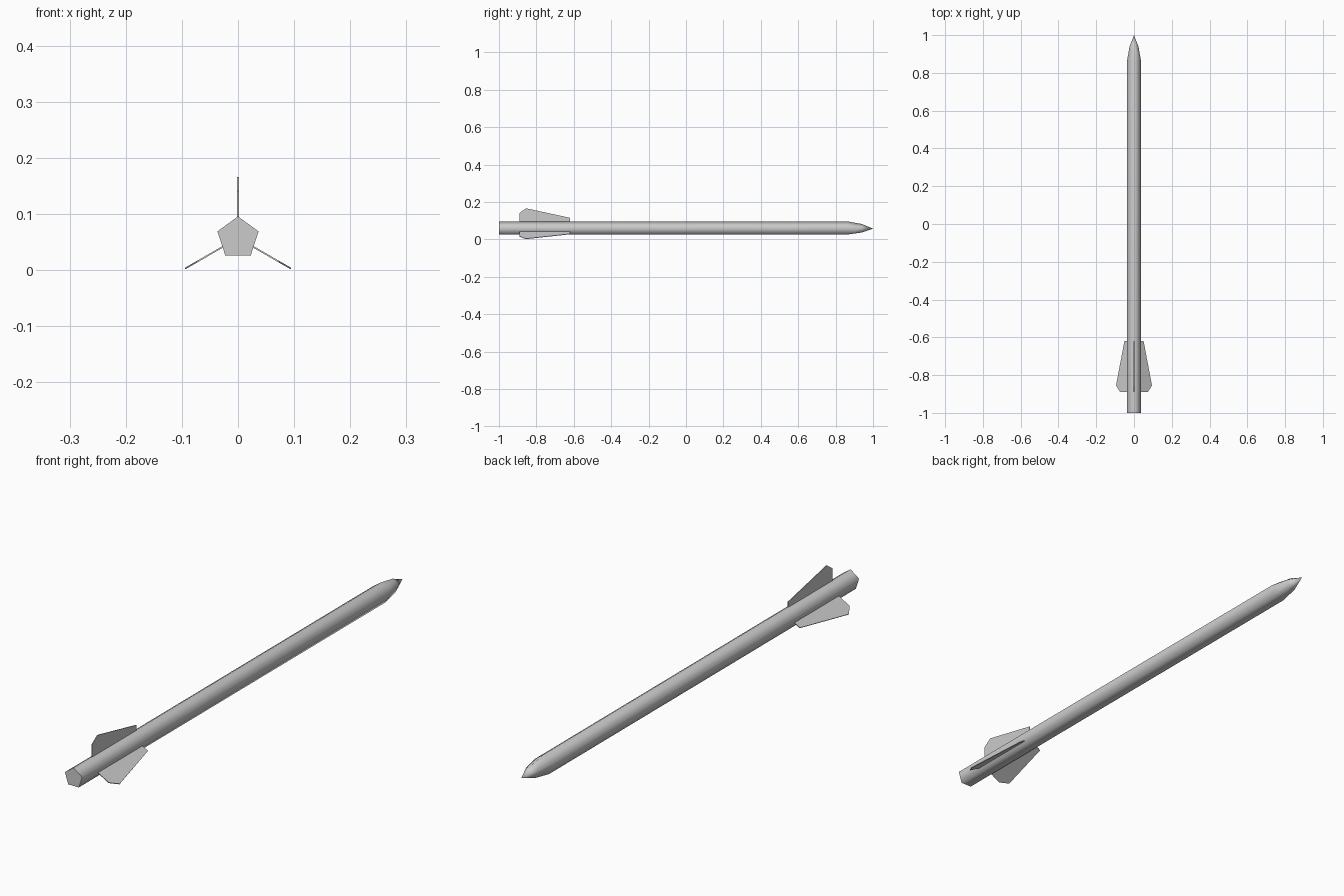
import bpy, bmesh, math
from mathutils import Matrix

if "Cube" in bpy.data.objects:
    bpy.data.objects.remove(bpy.data.objects["Cube"])

AXIS_Z = 0.057      # height of the shaft axis
SIDES = 5


def make_object(name, bm):
    bmesh.ops.recalc_face_normals(bm, faces=bm.faces)
    mesh = bpy.data.meshes.new(name)
    bm.to_mesh(mesh)
    bm.free()
    obj = bpy.data.objects.new(name, mesh)
    bpy.context.collection.objects.link(obj)
    return obj


# Shaft: five-sided tube with a rounded pointed nose, smooth sides and flat tail
profile = [(-1.0, 0.0385), (0.865, 0.0385), (0.94, 0.025)]
bm = bmesh.new()
rings = []
for y, r in profile:
    ring = []
    for i in range(SIDES):
        a = math.radians(90) + i * math.tau / SIDES
        ring.append(bm.verts.new((r * math.cos(a), y, AXIS_Z + r * math.sin(a))))
    rings.append(ring)
tip = bm.verts.new((0, 1.0, AXIS_Z))
for i in range(SIDES):
    j = (i + 1) % SIDES
    for a, b in zip(rings, rings[1:]):
        bm.faces.new((a[i], a[j], b[j], b[i])).smooth = True
    bm.faces.new((rings[-1][i], rings[-1][j], tip)).smooth = True
tail = bm.faces.new(rings[0])
for e in tail.edges:
    e.smooth = False
make_object("shaft", bm)

# Fins: thin vanes spaced evenly around the shaft, (y, distance from axis)
outline = [(-0.62, 0.02), (-0.62, 0.058), (-0.855, 0.109), (-0.89, 0.084), (-0.89, 0.02)]
HALF = 0.0014
for k, name in enumerate(("top_fin", "left_fin", "right_fin")):
    bm = bmesh.new()
    face = bm.faces.new([bm.verts.new((-HALF, y, h)) for y, h in outline])
    ext = bmesh.ops.extrude_face_region(bm, geom=[face], use_keep_orig=True)
    verts = [g for g in ext["geom"] if isinstance(g, bmesh.types.BMVert)]
    bmesh.ops.translate(bm, verts=verts, vec=(2 * HALF, 0, 0))
    turn = Matrix.Rotation(-k * math.tau / 3, 4, 'Y')
    bm.transform(Matrix.Translation((0, 0, AXIS_Z)) @ turn)
    make_object(name, bm)
